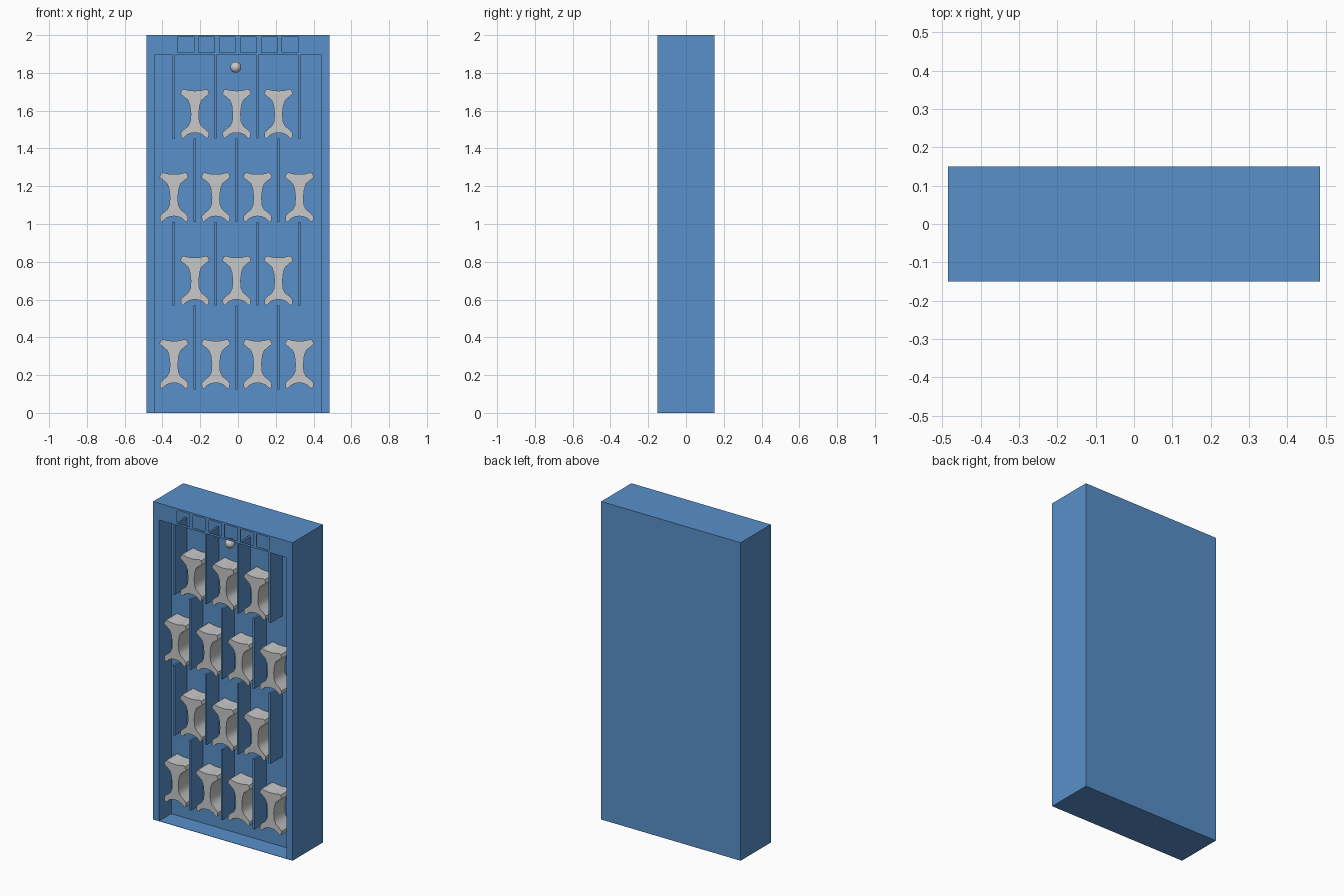
import bpy, bmesh, math

if "Cube" in bpy.data.objects:
    bpy.data.objects.remove(bpy.data.objects["Cube"])


def material(name, rgb):
    m = bpy.data.materials.new(name)
    m.diffuse_color = (*rgb, 1)
    m.use_nodes = True
    m.node_tree.nodes["Principled BSDF"].inputs["Base Color"].default_value = m.diffuse_color
    return m


BLUE = material("blue", (0.10, 0.28, 0.60))
GREY = material("light grey", (0.58, 0.58, 0.58))


def box(name, x0, x1, y0, y1, z0, z1, mat=BLUE):
    bm = bmesh.new()
    bmesh.ops.create_cube(bm, size=1)
    for v in bm.verts:
        v.co = ((x0 + x1) / 2 + v.co.x * (x1 - x0),
                (y0 + y1) / 2 + v.co.y * (y1 - y0),
                (z0 + z1) / 2 + v.co.z * (z1 - z0))
    me = bpy.data.meshes.new(name)
    bm.to_mesh(me)
    bm.free()
    me.materials.append(mat)
    ob = bpy.data.objects.new(name, me)
    bpy.context.collection.objects.link(ob)
    return ob


def cut(target, *dims):
    cutter = box("cutter", *dims)
    cutter.hide_render = True
    mod = target.modifiers.new("cut", 'BOOLEAN')
    mod.operation = 'DIFFERENCE'
    mod.solver = 'EXACT'
    mod.object = cutter
    bpy.context.view_layer.objects.active = target
    bpy.ops.object.modifier_apply(modifier=mod.name)
    bpy.data.objects.remove(cutter)


# Case: hollow tray with a thin header panel and six square windows
BACK = -0.03
case = box("case", -0.485, 0.485, -0.15, 0.15, 0, 2)
cut(case, -0.443, 0.443, -0.147, BACK, 0.002, 1.997)
cut(case, -0.443, 0.443, -0.2, -0.1, 0.002, 1.895)
for i in range(6):
    x = -0.277 + i * 0.1108
    cut(case, x - 0.043, x + 0.043, -0.2, -0.1, 1.908, 1.989)

# Peg outline, right half from top centre to bottom centre
HALF = [(0, 0.253), (0.03, 0.255), (0.058, 0.262), (0.069, 0.258), (0.077, 0.236),
        (0.058, 0.222), (0.036, 0.203), (0.026, 0.175), (0.021, 0.13), (0.024, 0.09),
        (0.036, 0.066), (0.06, 0.047), (0.075, 0.03), (0.073, 0.008), (0.063, 0.0),
        (0.042, 0.02), (0.02, 0.029), (0, 0.031)]
OUTLINE = HALF + [(-x, z) for x, z in HALF[-2:0:-1]]


def peg(name, x, z):
    bm = bmesh.new()
    front = bm.faces.new([bm.verts.new((x + px, -0.14, z + pz)) for px, pz in OUTLINE])
    side = bmesh.ops.extrude_face_region(bm, geom=[front])
    for v in side["geom"]:
        if isinstance(v, bmesh.types.BMVert):
            v.co.y = BACK + 0.005
    if front not in bm.faces[:]:
        bm.faces.new([v for v in bm.verts if v.co.y < -0.1])
    bmesh.ops.recalc_face_normals(bm, faces=bm.faces)
    me = bpy.data.meshes.new(name)
    bm.to_mesh(me)
    bm.free()
    me.materials.append(GREY)
    ob = bpy.data.objects.new(name, me)
    bpy.context.collection.objects.link(ob)
    return ob


# Four staggered rows of dividers and pegs
PITCH, STEP = 0.2215, 0.4425
smooth = []
for row in range(4):
    top = 1.895 - row * STEP
    three = row % 2 == 0
    walls, pegs = (4, 3) if three else (3, 4)
    for i in range(walls):
        x = -0.008 + (i - (walls - 1) / 2) * PITCH
        box(f"divider_{row}_{i}", x - 0.006, x + 0.006, -0.15, BACK + 0.005, top - STEP, top)
    for i in range(pegs):
        x = -0.007 + (i - (pegs - 1) / 2) * PITCH
        smooth.append(peg(f"peg_{row}_{i}", x, 1.452 - row * 0.4415))

# Ball
bpy.ops.mesh.primitive_uv_sphere_add(segments=32, ring_count=16, radius=0.029,
                                     location=(-0.012, -0.062, 1.83))
ball = bpy.context.object
ball.name = "ball"
ball.data.materials.append(GREY)
smooth.append(ball)

bpy.ops.object.select_all(action='DESELECT')
for ob in smooth:
    ob.select_set(True)
bpy.context.view_layer.objects.active = ball
bpy.ops.object.shade_smooth_by_angle(angle=math.radians(40))
